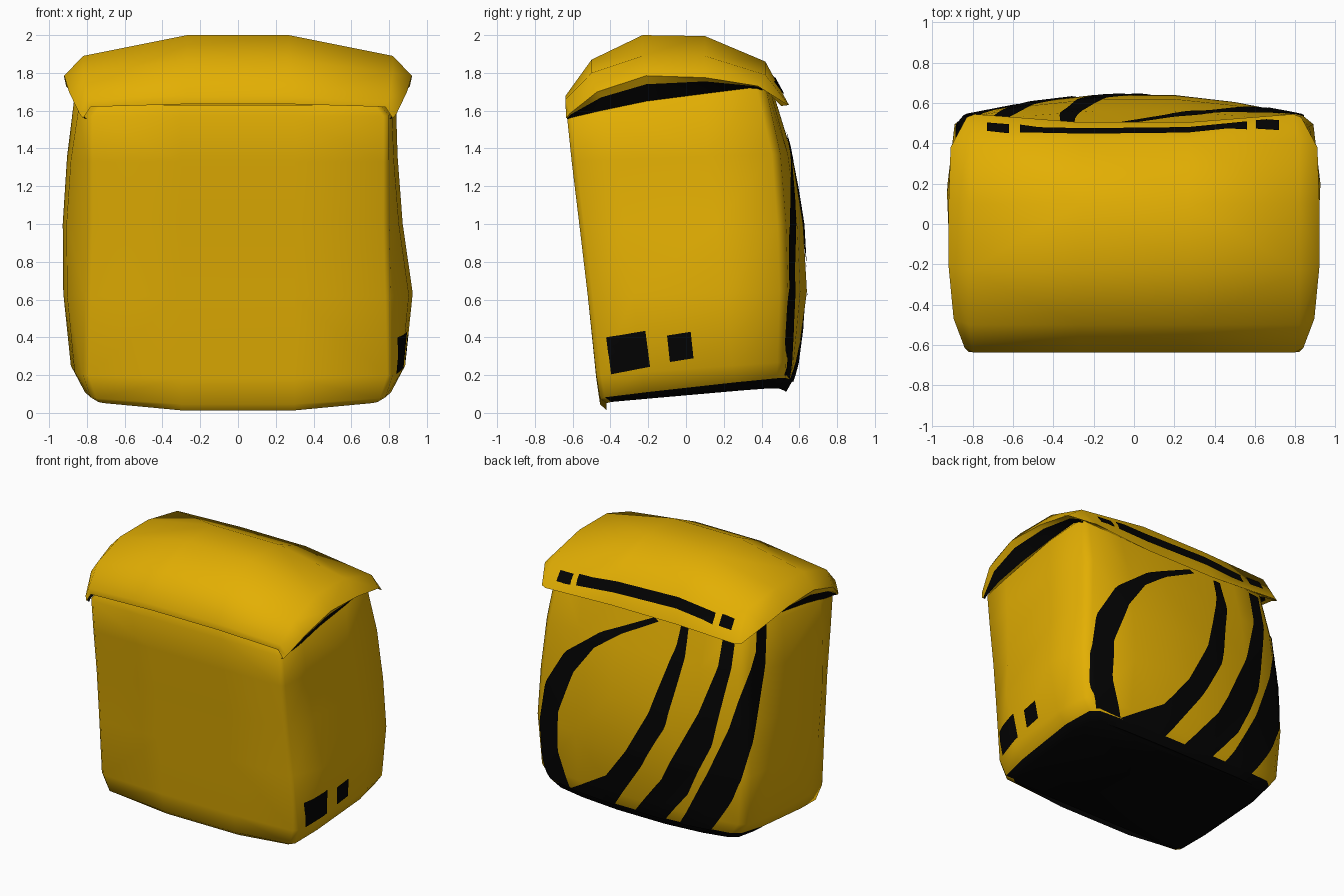
import bpy, bmesh
from mathutils import Vector
from mathutils.bvhtree import BVHTree

if "Cube" in bpy.data.objects:
    bpy.data.objects.remove(bpy.data.objects["Cube"])


def mat(name, col):
    m = bpy.data.materials.new(name)
    m.diffuse_color = (*col, 1)
    m.use_nodes = True
    m.node_tree.nodes["Principled BSDF"].inputs["Base Color"].default_value = m.diffuse_color
    return m


YELLOW = mat("yellow_fabric", (0.77, 0.43, 0.001))
BLACK = mat("black_fabric", (0.001, 0.001, 0.001))


def make(name, verts, faces, black=(), fix=True, angle=1.0):
    """Mesh object, yellow with the listed faces black; returns a BVH for decals."""
    me = bpy.data.meshes.new(name)
    me.from_pydata(verts, [], faces)
    me.materials.append(YELLOW)
    me.materials.append(BLACK)
    for i in black:
        me.polygons[i].material_index = 1
    ob = bpy.data.objects.new(name, me)
    bpy.context.collection.objects.link(ob)
    bm = bmesh.new()
    bm.from_mesh(me)
    if fix:
        bmesh.ops.recalc_face_normals(bm, faces=bm.faces)
        bmesh.ops.triangulate(bm, faces=bm.faces)
    bm.to_mesh(me)
    tree = BVHTree.FromBMesh(bm)
    bm.free()
    bpy.ops.object.select_all(action='DESELECT')
    ob.select_set(True)
    bpy.context.view_layer.objects.active = ob
    bpy.ops.object.shade_smooth_by_angle(angle=angle)
    return tree


def loft(rows, closed):
    n = len(rows[0])
    verts = [p for r in rows for p in r]
    faces = [(i * n + j, i * n + (j + 1) % n, (i + 1) * n + (j + 1) % n, (i + 1) * n + j)
             for i in range(len(rows) - 1) for j in range(n if closed else n - 1)]
    return verts, faces


# Body: stacked rings (z front, z back, y front, y back corner, y back centre,
# half widths at front, side and back, sag of the bottom, lean of the sides to the left)
levels = [
    (.06, .135, -.42, .49, .53, .74, .77, .755, .055, 0),
    (.085, .19, -.455, .525, .565, .78, .83, .80, .045, 0),
    (.20, .27, -.475, .53, .59, .82, .885, .86, .02, 0),
    (.62, .64, -.52, .54, .64, .81, .925, .89, 0, 0),
    (1.0, 1.0, -.565, .53, .62, .80, .90, .87, 0, .028),
    (1.33, 1.37, -.605, .50, .56, .80, .875, .84, 0, .03),
    (1.57, 1.73, -.63, .42, .45, .80, .85, .81, 0, .015),
]


def ring(lv):
    zf, zb, yf, yb, yc, xf, xs, xb, sag, lean = lv
    half = [(.3, yf), (xf - .03, yf), (xf, yf + .025), (xs - .02, yf + .24),
            (xs, yf + .72), (xb, yb - .045), (xb - .055, yb),
            (.5, yb + (yc - yb) * .65), (.2, yc)]
    pts = half + [(-x, y) for x, y in reversed(half)]
    out = []
    for k, (x, y) in enumerate(pts):
        t = (y - yf) / (yb - yf)
        z = zf + (zb - zf) * t - sag * (1 - .45 * t) * (1 - (x / xs) ** 2)
        out.append((x - (lean if k in (3, 4, 13, 14) else 0), y, z))
    return out


rings = [ring(lv) for lv in levels]
# top edge tucked up inside the lid
rings.append([(x * .94, y * .97, z + .06) for x, y, z in rings[-1]])
verts, faces = loft(rings, True)
n = len(rings[0])
# bottom cap as cross strips; the low rim is black except along the front
cap = [(j, j + 1, n - 2 - j, n - 1 - j) for j in range(n // 2 - 1)]
black = list(range(2, n - 3)) + list(range(len(faces), len(faces) + len(cap)))
body = make("bag_body", verts, faces + cap, black)

# Lid: arched profile lofted across the width
arch = [(-.637, 1.635), (-.637, 1.68), (-.5, 1.87), (-.23, 2.0), (.1, 1.995),
        (.42, 1.86), (.505, 1.625), (.44, 1.71)]
shoulder = [(-.637, 1.62), (-.637, 1.66), (-.5, 1.80), (-.23, 1.89), (.1, 1.89),
            (.42, 1.79), (.545, 1.63), (.42, 1.71)]
edge = [(-.635, 1.56), (-.615, 1.585), (-.47, 1.70), (-.21, 1.785), (.1, 1.775),
        (.38, 1.73), (.53, 1.635), (.41, 1.71)]
gusset = [(-.63, 1.56), (-.61, 1.58), (-.45, 1.67), (-.21, 1.74), (.1, 1.755),
          (.36, 1.73), (.42, 1.715), (.40, 1.71)]
inner = [(-.63, 1.555), (-.6, 1.565), (-.45, 1.60), (-.21, 1.65), (.1, 1.69),
         (.34, 1.72), (.40, 1.71), (.40, 1.71)]
edge_x = [.82, .84, .895, .92, .92, .91, .83, .82]
gusset_x = [.815, .82, .87, .89, .89, .87, .81, .80]
half_rows = [[(x, y, z) for x, (y, z) in zip(xs, prof)] for xs, prof in (
    ([.27] * 8, arch), ([.78] + [.80] + [.82] * 4 + [.79, .79], shoulder),
    (edge_x, edge), (gusset_x, gusset), ([.80, .81, .83, .83, .83, .82, .79, .79], inner))]
left_rows = [[(-x, y, z) for x, y, z in r] for r in reversed(half_rows)]
left_rows[3][5] = (-.80, .42, 1.84)      # fuller left rear shoulder
rows = left_rows + half_rows
verts, faces = loft(rows, False)
m = len(rows[0]) - 1
black = list(range(m)) + list(range(len(faces) - m, len(faces)))
lid = make("lid_flap", verts, faces, black)


def resample(pts, t):
    segs = [(Vector(b) - Vector(a)).length for a, b in zip(pts, pts[1:])]
    d = t * sum(segs)
    for i, s in enumerate(segs):
        if d <= s or i == len(segs) - 1:
            return Vector(pts[i]).lerp(Vector(pts[i + 1]), min(1, d / s))
        d -= s


def decal(name, tree, a, b, place, direction, steps=40, across=12):
    """Black ribbon between two outlines, projected onto a surface."""
    direction = Vector(direction).normalized()
    grid = []
    for i in range(steps + 1):
        p, q = resample(a, i / steps), resample(b, i / steps)
        row = []
        for j in range(across + 1):
            start = Vector(place(*p.lerp(q, j / across)))
            hit, nor, _, _ = tree.ray_cast(start - direction * 3, direction)
            if hit is None:
                hit, nor, _, _ = tree.find_nearest(start)
            if nor.dot(direction) > 0:
                nor = -nor
            row.append(hit + nor * .007)
        grid.append(row)
    v, f = loft(grid, False)
    mid = f[len(f) // 2]
    if (v[mid[1]] - v[mid[0]]).cross(v[mid[3]] - v[mid[0]]).dot(direction) > 0:
        f = [tuple(reversed(q)) for q in f]
    make(name, v, f, range(len(f)), fix=False)


# Curved stripes on the back, outlines in (x, z)
stripes = [
    ([(-.08, 1.62), (.33, 1.42), (.62, 1.20), (.79, .92), (.84, .6), (.83, .35), (.77, .20)],
     [(-.12, 1.60), (.16, 1.45), (.37, 1.30), (.53, 1.08), (.66, .75), (.67, .45), (.58, .18)]),
    ([(-.30, 1.62), (-.29, 1.47), (-.13, .97), (.05, .64), (.24, .39), (.58, .18)],
     [(-.36, 1.62), (-.37, 1.40), (-.26, .89), (-.07, .55), (.20, .165)]),
    ([(-.64, 1.66), (-.63, 1.40), (-.51, 1.04), (-.23, .49), (.03, .165)],
     [(-.73, 1.66), (-.73, 1.40), (-.62, .83), (-.43, .42), (-.22, .165)]),
]


def from_back(x, z):
    return x, .6, z


for i, (a, b) in enumerate(stripes):
    decal(f"back_stripe_{i + 1}", body, a, b, from_back, (0, -1, 0))

# Last stripe wraps the left back corner, outlines in (distance round the corner, z)
decal("back_stripe_4", body,
      [(.34, 1.68), (.33, 1.52), (.21, 1.22), (.14, .98), (-.035, .52), (-.155, .165)],
      [(.42, 1.68), (.40, 1.40), (.30, .92), (.16, .45), (.035, .18)],
      lambda u, z: (-.707 * u - .707, -.707 * u + .707, z), (1, -1, 0))

# Dashed band along the rear of the lid, outlines in (x, lower z, upper z)
bands = [[(-.73, 1.70, 1.77), (-.62, 1.70, 1.775)],
         [(-.565, 1.695, 1.77), (-.25, 1.725, 1.80), (.25, 1.71, 1.785), (.56, 1.695, 1.765)],
         [(.605, 1.69, 1.755), (.72, 1.685, 1.75)]]
for i, band in enumerate(bands):
    decal(f"lid_band_{i + 1}", lid, [(x, z) for x, z, _ in band], [(x, z) for x, _, z in band],
          from_back, (0, -1, 0))

# Square patches on the right side, outlines in (y, z)
patches = [[(-.42, .40), (-.215, .435), (-.395, .205), (-.19, .245)],
           [(-.10, .41), (.025, .43), (-.085, .27), (.04, .29)]]
for i, (a, b, c, d) in enumerate(patches):
    decal(f"side_patch_{i + 1}", body, [a, b], [c, d],
          lambda y, z: (.9, y, z), (-1, 0, 0), steps=6)
